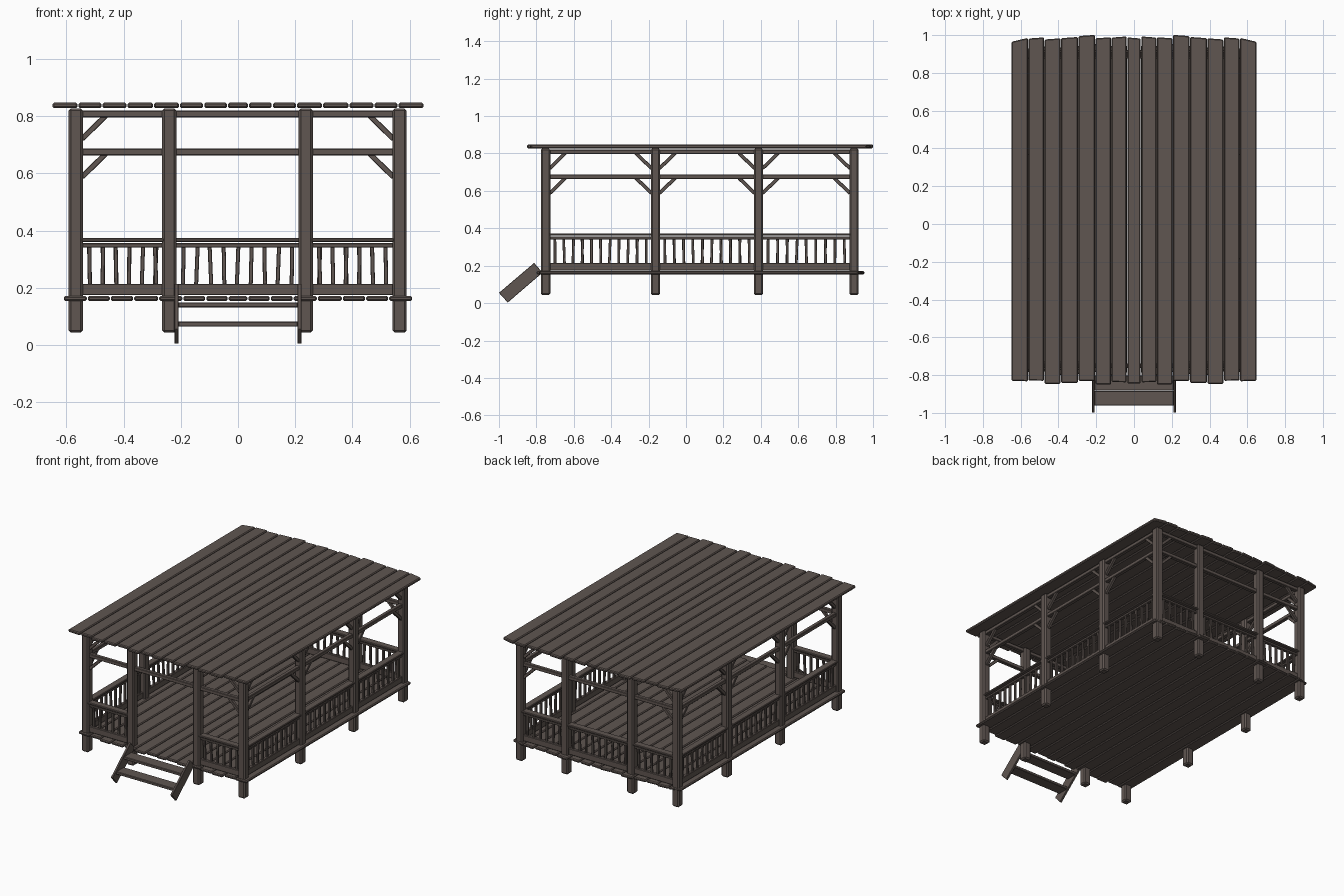
import bpy, bmesh, random
from mathutils import Vector, Matrix

random.seed(4)
cube = bpy.data.objects.get("Cube")
if cube:
    bpy.data.objects.remove(cube, do_unlink=True)

# One weathered wood colour for everything
wood = bpy.data.materials.new("weathered_wood")
wood.use_nodes = True
colour = (0.115, 0.092, 0.082, 1)
wood.diffuse_color = colour
bsdf = next(n for n in wood.node_tree.nodes if n.type == 'BSDF_PRINCIPLED')
bsdf.inputs["Base Color"].default_value = colour
bsdf.inputs["Roughness"].default_value = 0.9


def finish(name, bm, bevel):
    bmesh.ops.recalc_face_normals(bm, faces=bm.faces)
    mesh = bpy.data.meshes.new(name)
    bm.to_mesh(mesh)
    bm.free()
    mesh.materials.append(wood)
    obj = bpy.data.objects.new(name, mesh)
    bpy.context.collection.objects.link(obj)
    if bevel:
        mod = obj.modifiers.new("Worn edges", 'BEVEL')
        mod.width = bevel
        mod.segments = 1
    return obj


def beam(name, a, b, width, height, bevel=0.003):
    """Squared timber running from a to b."""
    a, b = Vector(a), Vector(b)
    run = b - a
    bm = bmesh.new()
    bmesh.ops.create_cube(bm, size=1)
    rot = run.to_track_quat('X', 'Z').to_matrix().to_4x4()
    size = Matrix.Diagonal((run.length, width, height, 1))
    bm.transform(Matrix.Translation((a + b) / 2) @ rot @ size)
    return finish(name, bm, bevel)


def prism(name, outline, axis_vec, bevel):
    """Flat outline pushed along a vector."""
    bm = bmesh.new()
    face = bm.faces.new([bm.verts.new(p) for p in outline])
    out = bmesh.ops.extrude_face_region(bm, geom=[face])
    moved = [v for v in out["geom"] if isinstance(v, bmesh.types.BMVert)]
    bmesh.ops.translate(bm, verts=moved, vec=axis_vec)
    return finish(name, bm, bevel)


# Plank layout, mirrored about the middle plank
EDGES = [0.65, 0.56, 0.475, 0.388, 0.295, 0.205, 0.12, 0.037]
BACK = [0.975, 0.985, 0.98, 0.987, 0.998, 0.986, 0.99, 0.985]
FRONT = [-0.833, -0.83, -0.847, -0.842, -0.832, -0.85, -0.838, -0.845]


def deck(name, z, thick, sx, dy_front, dy_back):
    for i, edge in enumerate(EDGES):
        inner = EDGES[i + 1] if i < 7 else -edge
        skew = 0.01 if i == 0 else 0.003
        for side in ((-1, 1) if i < 7 else (1,)):
            x0, x1 = side * sx * (edge - 0.002), side * sx * (inner + 0.002)
            y0, y1 = FRONT[i] + dy_front, BACK[i] + dy_back
            outline = [(x0, y0 + skew / 3, z), (x1, y0, z),
                       (x1, y1 + skew, z), (x0, y1 - skew, z)]
            prism(name, outline, (0, 0, thick), 0.005)


deck("roof_plank", 0.828, 0.019, 1.0, 0, 0)
deck("floor_plank", 0.154, 0.017, 0.94, 0.048, -0.047)

# Posts around the edge
XS = [-0.567, -0.24, 0.237, 0.565]
YS = [-0.75, -0.163, 0.388, 0.898]
HALF = 0.025
for i, x in enumerate(XS):
    for j, y in enumerate(YS):
        if i in (0, 3) or j in (0, 3):
            beam("post", (x, y, 0.043), (x, y, 0.827), 2 * HALF, 2 * HALF, 0.008)


def bay(p, q, railing=True, braces=(True, True)):
    """Beams, corner braces and railing between two posts."""
    p, q = Vector((*p, 0)), Vector((*q, 0))
    along = (q - p).normalized()
    p, q = p + along * HALF, q - along * HALF

    def at(v, z):
        return v + Vector((0, 0, z))

    def span(name, z, width, height):
        beam(name, at(p - along * 0.005, z), at(q + along * 0.005, z), width, height)

    for z in (0.808, 0.675):
        span("cross_beam", z, 0.025, 0.024)
        low = z - 0.012
        for foot, way, wanted in ((p, along, braces[0]), (q, -along, braces[1])):
            if wanted:
                beam("brace", at(foot - way * 0.004, low - 0.076),
                     at(foot + way * 0.081, low + 0.007), 0.018, 0.019, 0.002)
    if not railing:
        return
    span("handrail", 0.367, 0.045, 0.013)
    span("under_rail", 0.348, 0.022, 0.016)
    span("kick_board", 0.194, 0.022, 0.04)
    count = round((q - p).length / 0.05)
    for k in range(count):
        spot = p.lerp(q, (k + 0.5) / count)
        lean = along * random.uniform(-0.003, 0.003)
        beam("baluster", at(spot - lean, 0.205), at(spot + lean, 0.345),
             0.014, 0.014, 0.002)


# Side walls
for x in (XS[0], XS[3]):
    for j in range(3):
        bay((x, YS[j]), (x, YS[j + 1]))

# Front and back walls; the front middle bay is the entrance
for y in (YS[0], YS[3]):
    for i in range(3):
        bay((XS[i], y), (XS[i + 1], y), railing=not (i == 1 and y < 0),
            braces=(i == 0, i == 2))

# Steps
for x in (-0.222, 0.208):
    outline = [(x, -1.0, 0.055), (x, -0.953, 0.003),
               (x, -0.767, 0.163), (x, -0.812, 0.215)]
    prism("stair_side", outline, (0.014, 0, 0), 0.002)
for y, z in ((-0.922, 0.073), (-0.842, 0.14)):
    beam("stair_tread", (-0.21, y, z), (0.21, y, z), 0.078, 0.018)
